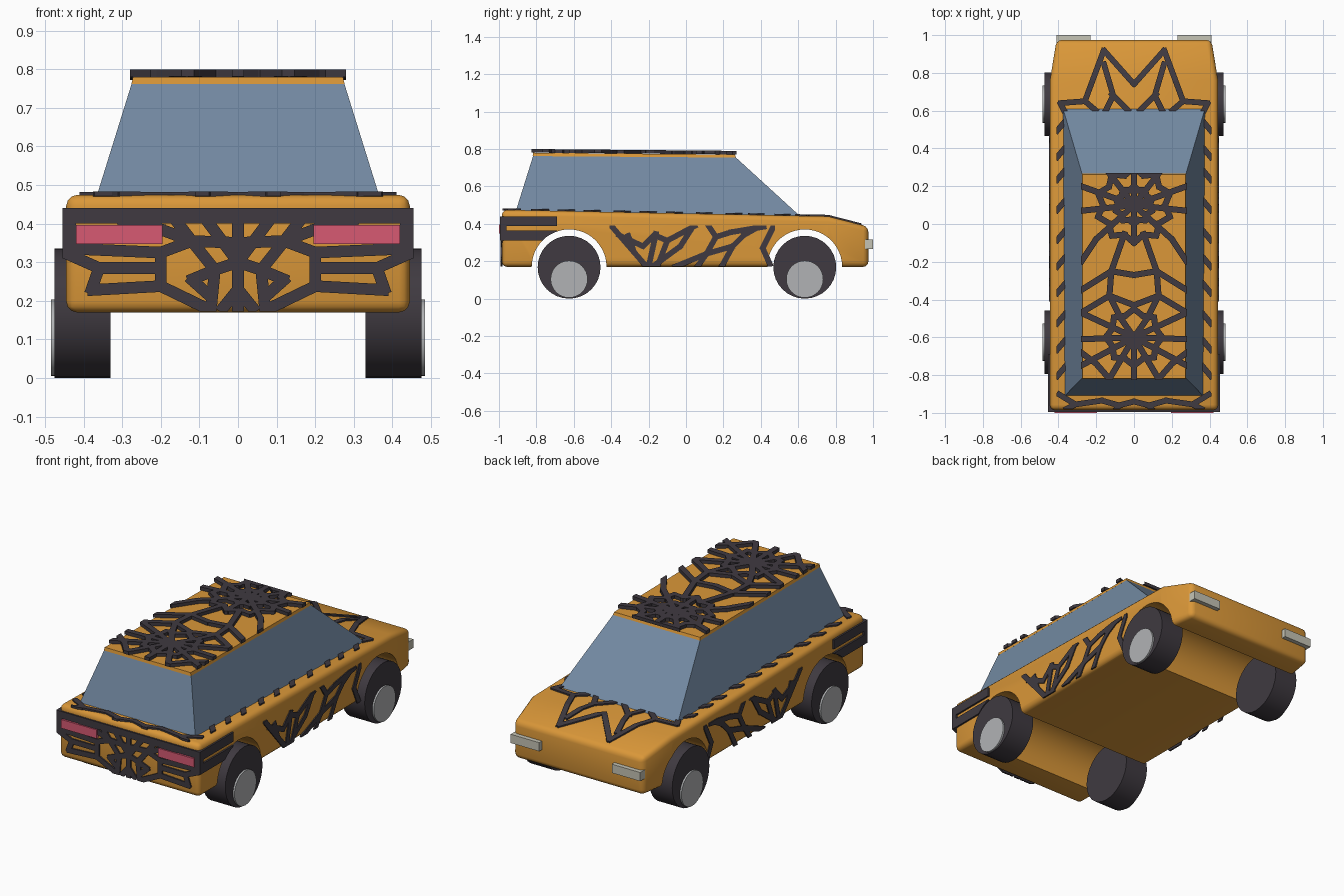
import bpy, bmesh, math
from mathutils import Vector

cube = bpy.data.objects.get("Cube")
if cube:
    bpy.data.objects.remove(cube, do_unlink=True)


def material(name, rgb):
    m = bpy.data.materials.new(name)
    m.use_nodes = True
    m.diffuse_color = (*rgb, 1)
    m.node_tree.nodes["Principled BSDF"].inputs["Base Color"].default_value = (*rgb, 1)
    return m


ORANGE = material("orange paint", (0.70, 0.31, 0.04))
DARK = material("dark charcoal", (0.05, 0.042, 0.052))
GLASS = material("blue glass", (0.17, 0.25, 0.36))
RED = material("rose lamp", (0.68, 0.10, 0.17))
LAMP = material("pale lamp", (0.56, 0.55, 0.46))
METAL = material("hub grey", (0.44, 0.45, 0.46))


def finish(bm, name, mat):
    bmesh.ops.recalc_face_normals(bm, faces=bm.faces)
    me = bpy.data.meshes.new(name)
    bm.to_mesh(me)
    bm.free()
    me.materials.append(mat)
    ob = bpy.data.objects.new(name, me)
    bpy.context.collection.objects.link(ob)
    return ob


def add_loft(bm, rings):
    """Skin equal-length rings of points and cap both ends."""
    vs = [[bm.verts.new(p) for p in r] for r in rings]
    n = len(vs[0])
    for a, b in zip(vs, vs[1:]):
        for i in range(n):
            bm.faces.new((a[i], a[(i + 1) % n], b[(i + 1) % n], b[i]))
    bm.faces.new(vs[0])
    bm.faces.new(vs[-1][::-1])


def loft(name, rings, mat):
    bm = bmesh.new()
    add_loft(bm, rings)
    return finish(bm, name, mat)


def rect(x, y0, y1, z0, z1=None):
    z1 = z0 if z1 is None else z1
    return [(-x, y0, z0), (x, y0, z0), (x, y1, z1), (-x, y1, z1)]


def box(name, x0, x1, y0, y1, z0, z1, mat):
    ring = lambda z: [(x0, y0, z), (x1, y0, z), (x1, y1, z), (x0, y1, z)]
    return loft(name, [ring(z0), ring(z1)], mat)


def cylinder(name, x0, x1, y, z, r, mat, n=32):
    ring = lambda x: [(x, y + r * math.cos(math.tau * i / n), z + r * math.sin(math.tau * i / n))
                      for i in range(n)]
    return loft(name, [ring(x0), ring(x1)], mat)


def activate(ob):
    bpy.ops.object.select_all(action='DESELECT')
    ob.select_set(True)
    bpy.context.view_layer.objects.active = ob


def smooth(ob):
    activate(ob)
    bpy.ops.object.shade_smooth_by_angle(angle=math.radians(35))


def cut(ob, cutters):
    activate(ob)
    for c in cutters:
        m = ob.modifiers.new("arch", 'BOOLEAN')
        m.operation, m.object, m.solver = 'DIFFERENCE', c, 'EXACT'
        bpy.ops.object.modifier_apply(modifier=m.name)


def web(name, lines, place, bounds, width, height, mirror=True, crease=None):
    """Raised strips along flat lines, trimmed to a rectangle, then placed on a surface."""
    bm = bmesh.new()
    for line in lines:
        for s in ((1, -1) if mirror else (1,)):
            pts = [Vector((s * u, v)) for u, v in line]
            for a, b in zip(pts, pts[1:]):
                if (b - a).length < 0.001:
                    continue
                d = (b - a).normalized()
                n = Vector((-d.y, d.x)) * width / 2
                a, b = a - d * width * 0.35, b + d * width * 0.35
                flat = [a + n, b + n, b - n, a - n]
                add_loft(bm, [[(*p, h) for p in flat] for h in (0, height)])
    u0, u1, v0, v1 = bounds
    planes = [((u0, 0, 0), (-1, 0, 0)), ((u1, 0, 0), (1, 0, 0)),
              ((0, v0, 0), (0, -1, 0)), ((0, v1, 0), (0, 1, 0))]
    for co, no in planes:
        bmesh.ops.bisect_plane(bm, geom=bm.verts[:] + bm.edges[:] + bm.faces[:],
                               plane_co=co, plane_no=no, clear_outer=True)
        bmesh.ops.holes_fill(bm, edges=bm.edges[:], sides=8)
    if crease:
        bmesh.ops.bisect_plane(bm, geom=bm.verts[:] + bm.edges[:] + bm.faces[:],
                               plane_co=(0, crease, 0), plane_no=(0, 1, 0))
    for v in bm.verts:
        v.co = place(*v.co)
    return finish(bm, name, DARK)


def deck_z(y):
    return 0.475 - (y + 0.985) * 0.02 if y < 0.76 else 0.44 - (y - 0.76) * 0.256


# Body shell with rounded edges and full-width wheel arches
AXLES = {"rear": -0.625, "front": 0.635}
body = loft("body", [[(-w, y, 0.17), (w, y, 0.17), (w, y, deck_z(y)), (-w, y, deck_z(y))]
                     for y, w in ((-0.985, 0.445), (0.76, 0.445), (0.975, 0.41))], ORANGE)
activate(body)
bevel = body.modifiers.new("round", 'BEVEL')
bevel.width, bevel.segments, bevel.angle_limit = 0.028, 3, math.radians(30)
bpy.ops.object.modifier_apply(modifier=bevel.name)
arches = [cylinder(k + "_arch_cutter", -0.6, 0.6, y, 0.17, 0.2, ORANGE, 48)
          for k, y in AXLES.items()]
cut(body, arches)
smooth(body)

# Cabin glass and roof
loft("cabin_glass", [rect(0.379, -0.922, 0.622, 0.43), rect(0.275, -0.817, 0.265, 0.764, 0.756)], GLASS)
loft("roof", [rect(0.276, -0.82, 0.267, 0.762, 0.754), rect(0.272, -0.817, 0.262, 0.78, 0.77)], ORANGE)

# Wheels, hubs and lamps on each side
for side, s in (("left", 1), ("right", -1)):
    for k, y in AXLES.items():
        smooth(cylinder(f"{k}_{side}_wheel", s * 0.33, s * 0.475, y, 0.168, 0.168, DARK))
        smooth(cylinder(f"{k}_{side}_hub", s * 0.47, s * 0.485, y, 0.104, 0.099, METAL))
    xs = sorted((s * 0.195, s * 0.42))
    box(f"{side}_tail_lamp", *xs, -1.0, -0.97, 0.347, 0.397, RED)
    xs = sorted((s * 0.23, s * 0.41))
    box(f"{side}_head_lamp", *xs, 0.95, 1.0, 0.265, 0.315, LAMP)
    # Wrap-round rear bands
    xs = sorted((s * 0.42, s * 0.455))
    cut(box(f"{side}_lower_band", *xs, -0.994, -0.69, 0.31, 0.365, DARK), arches[:1])
    box(f"{side}_upper_band", *xs, -0.994, -0.69, 0.387, 0.44, DARK)
    box(f"{side}_band_link", *xs, -0.994, -0.96, 0.31, 0.44, DARK)
box("rear_band", -0.45, 0.45, -0.994, -0.97, 0.4, 0.44, DARK)

for c in arches:
    bpy.data.objects.remove(c, do_unlink=True)

# Roof web: two hubs with spokes and sagging rings, joined by cross strands
hub, hub2 = (0, 0.1), (0, -0.6)


def ring(centre, r, n):
    pts = []
    for i in range(2 * n + 1):
        a, q = math.pi * i / n, r * (0.82 if i % 2 else 1)
        pts.append((centre[0] + q * math.sin(a), centre[1] + q * math.cos(a)))
    return pts


def spokes(centre, ends):
    return [[centre, e] for e in ends]


roof_lines = spokes(hub, [(0, 0.27), (0.14, 0.28), (0.28, 0.2), (0.28, 0.07), (0.2, -0.08), (0, -0.1)])
roof_lines += spokes(hub2, [(0.28, -0.47), (0.28, -0.61), (0.28, -0.75), (0.13, -0.82), (0, -0.82)])
roof_lines += [ring(hub, 0.1, 10), ring(hub, 0.2, 10), ring(hub2, 0.15, 8),
               [(0.05, -0.05), (0.12, -0.25), (0.13, -0.38), (0.07, -0.5), hub2],
               [(0.28, -0.35), (0.12, -0.25), (0, -0.27)],
               [(0.28, -0.47), (0.13, -0.38), (0, -0.43)],
               [(0.2, -0.08), (0.28, -0.2)],
               [(0.28, -0.68), (0.2, -0.74), (0.13, -0.82)]]
web("roof_web", roof_lines, lambda u, v, h: (u, v, 0.771 - (v - 0.26) * 0.009 + h),
    (-0.28, 0.28, -0.825, 0.27), 0.032, 0.019)

# Bonnet web and the strands peeping out beside the glass
hood_lines = [[(0.39, 0.64), (0.26, 0.65), (0.16, 0.92), (0, 0.74)],
              [(0.16, 0.85), (0.11, 0.68), (0.15, 0.6)],
              [(0.12, 0.69), (0.03, 0.6)], [(0.26, 0.65), (0.2, 0.6)],
              [(0.39, 0.64), (0.37, 0.6)]]
hood_lines += [[(0.36, y + 0.03), (0.41, y - 0.03)]
               for y in (0.52, 0.38, 0.26, 0.1, -0.06, -0.2, -0.34, -0.5, -0.64, -0.78)]
hood_lines += [[(0.4, -0.9), (0.31, -0.955), (0.17, -0.935), (0.08, -0.96), (0, -0.94)],
               [(0.31, -0.955), (0.36, -0.98)], [(0.08, -0.96), (0.1, -0.99)]]
web("deck_web", hood_lines, lambda u, v, h: (u, v, deck_z(v) - 0.004 + h),
    (-0.41, 0.41, -0.98, 0.95), 0.03, 0.012, crease=0.76)

# Tail web
tail_lines = [[(0.45, 0.325), (0.36, 0.285), (0.38, 0.228), (0.2, 0.238), (0.08, 0.18)],
              [(0.36, 0.285), (0.2, 0.285), (0.2, 0.238)],
              [(0.43, 0.335), (0.2, 0.325), (0.12, 0.355), (0.06, 0.28), (0.07, 0.18)],
              [(0.2, 0.325), (0.2, 0.285)], [(0.12, 0.355), (0.17, 0.42)],
              [(0, 0.41), (0, 0.18)], [(0.06, 0.28), (0, 0.30)],
              [(0, 0.35), (0.12, 0.355)], [(0, 0.3), (0.09, 0.42)],
              [(0.07, 0.21), (0.12, 0.255), (0.06, 0.28)],
              [(0.04, 0.18), (0, 0.23)], [(0.12, 0.355), (0.2, 0.385), (0.3, 0.41)]]
web("tail_web", tail_lines, lambda u, v, h: (u, -0.982 - h, v),
    (-0.45, 0.45, 0.172, 0.45), 0.03, 0.011)

# Door webs
door_lines = [[(-0.4, 0.39), (-0.34, 0.32), (-0.21, 0.17)],
              [(-0.36, 0.34), (-0.23, 0.28), (-0.17, 0.34), (-0.1, 0.31), (0.05, 0.39)],
              [(-0.28, 0.255), (-0.31, 0.34)], [(-0.16, 0.35), (-0.2, 0.17)],
              [(-0.1, 0.31), (-0.15, 0.18)], [(0.04, 0.39), (-0.03, 0.28), (-0.18, 0.17)],
              [(0.12, 0.39), (0.16, 0.33), (0.24, 0.355), (0.42, 0.385)],
              [(0.16, 0.33), (0.11, 0.24), (-0.06, 0.17)],
              [(0.11, 0.24), (0.25, 0.28), (0.31, 0.34), (0.39, 0.385)],
              [(0.25, 0.28), (0.19, 0.17)], [(0.11, 0.24), (0.06, 0.17)],
              [(0.47, 0.39), (0.41, 0.27), (0.45, 0.18)]]
for side, s in (("left", 1), ("right", -1)):
    web(f"{side}_door_web", door_lines, lambda u, v, h: (s * (0.443 + h), u, v),
        (-0.41, 0.475, 0.172, 0.39), 0.03, 0.008, mirror=False)
